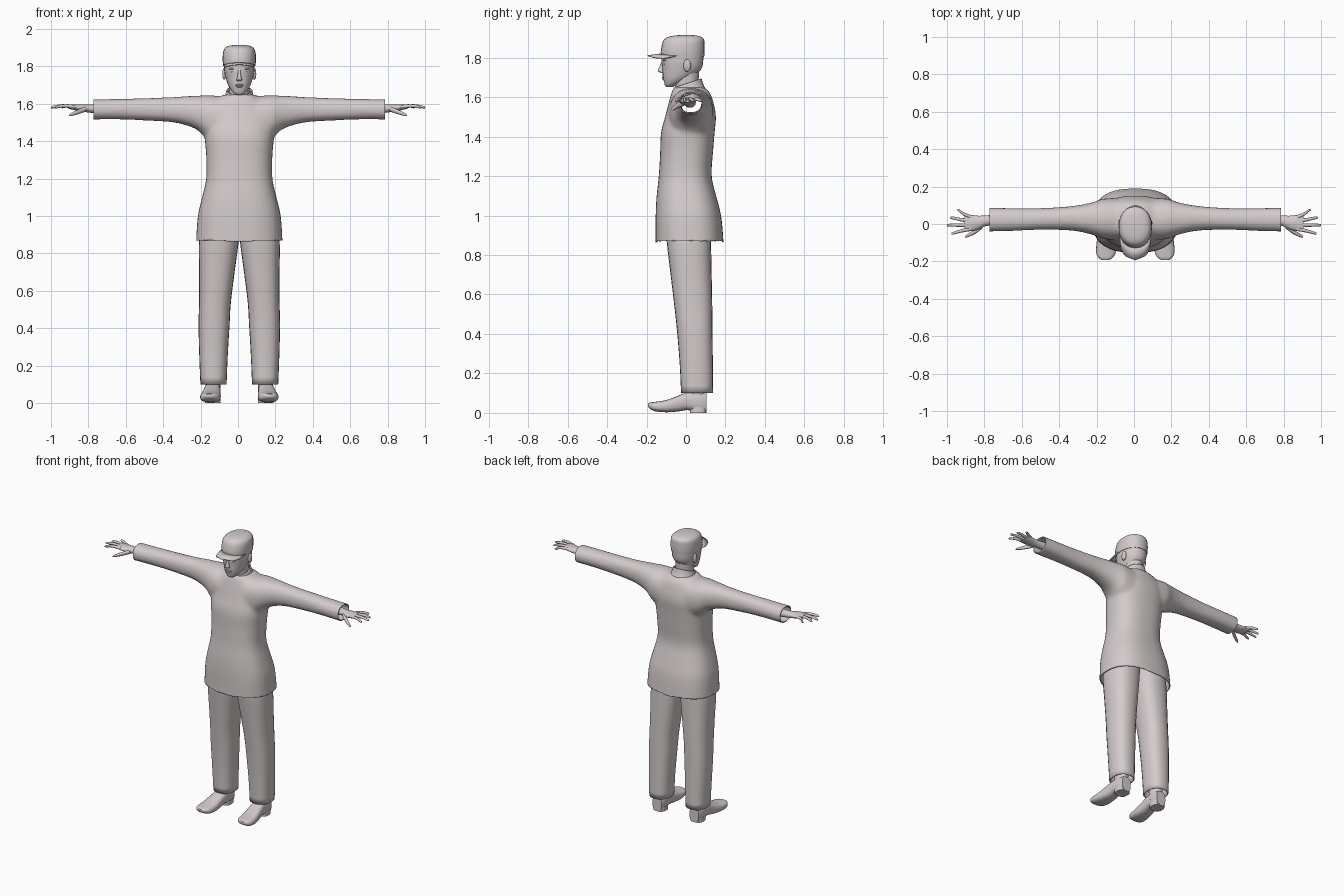
import bpy, bmesh, math
from mathutils import Vector, Matrix

cube = bpy.data.objects.get("Cube")
if cube:
    bpy.data.objects.remove(cube)

SHIFT = 0.007  # the body stands slightly off the centre line

clay = bpy.data.materials.new("pale warm grey")
clay.use_nodes = True
colour = (0.66, 0.60, 0.60, 1)
clay.diffuse_color = colour
clay.node_tree.nodes["Principled BSDF"].inputs["Base Color"].default_value = colour


def finish(name, bm, mirror=False, thick=0, shift=SHIFT, angle=50):
    """Turn a bmesh into a smooth shaded object, optionally mirrored or given thickness."""
    mesh = bpy.data.meshes.new(name)
    bm.to_mesh(mesh)
    bm.free()
    mesh.materials.append(clay)
    obj = bpy.data.objects.new(name, mesh)
    obj.location.x = shift
    bpy.context.collection.objects.link(obj)
    if mirror:
        obj.modifiers.new("mirror", 'MIRROR').use_mirror_merge = False
    if thick:
        obj.modifiers.new("thickness", 'SOLIDIFY').thickness = thick
    bpy.ops.object.select_all(action='DESELECT')
    obj.select_set(True)
    bpy.context.view_layer.objects.active = obj
    bpy.ops.object.shade_smooth_by_angle(angle=math.radians(angle))
    return obj


def spline(rows, steps):
    """Catmull-Rom interpolation between ring descriptions."""
    rows = [Vector(r) for r in rows]
    out = []
    for i in range(len(rows) - 1):
        a, b, c, d = rows[max(i - 1, 0)], rows[i], rows[i + 1], rows[min(i + 2, len(rows) - 1)]
        for s in range(steps):
            t = s / steps
            out.append(b + (c - a) * (t / 2) + (a * 2 - b * 5 + c * 4 - d) * (t * t / 2)
                       + (b * 3 - a - c * 3 + d) * (t ** 3 / 2))
    return out + [rows[-1]]


def loft(bm, axis, rows, sides=24, power=2.0, steps=3, caps=(True, True)):
    """Skin rings (position, centre u, centre v, radius u, radius v) along an axis."""
    order = {"x": (2, 0, 1), "y": (0, 2, 1), "z": (0, 1, 2)}[axis]
    rings = []
    for p, cu, cv, ru, rv in spline(rows, steps):
        ring = []
        for k in range(sides):
            c, s = (f(math.tau * k / sides) for f in (math.cos, math.sin))
            u = cu + ru * math.copysign(abs(c) ** (2 / power), c)
            v = cv + rv * math.copysign(abs(s) ** (2 / power), s)
            ring.append(bm.verts.new([(u, v, p)[i] for i in order]))
        rings.append(ring)
    faces = [bm.faces.new((r[k - 1], r[k], q[k], q[k - 1]))
             for r, q in zip(rings, rings[1:]) for k in range(sides)]
    faces += [bm.faces.new(r) for r, cap in zip((rings[0], rings[-1]), caps) if cap]
    bmesh.ops.recalc_face_normals(bm, faces=faces)
    return bm


def ball(name, loc, size, mirror=False):
    bm = bmesh.new()
    matrix = Matrix.Translation(loc) @ Matrix.Diagonal((*size, 1))
    bmesh.ops.create_uvsphere(bm, u_segments=14, v_segments=10, radius=1, matrix=matrix)
    return finish(name, bm, mirror)


def part(name, axis, rows, mirror=False, thick=0, shift=SHIFT, **options):
    return finish(name, loft(bmesh.new(), axis, rows, **options), mirror, thick, shift)


# Tunic: body and sleeves fused, then cut open at the hem and cuffs
bm = loft(bmesh.new(), "z", [
    (.80, 0, .018, .235, .174), (.87, 0, .018, .231, .172), (1.0, 0, .012, .222, .166),
    (1.1, 0, .002, .199, .151), (1.2, 0, -.004, .177, .134), (1.32, 0, .003, .177, .134),
    (1.42, 0, .009, .185, .136), (1.5, 0, .023, .182, .129), (1.57, 0, .026, .165, .114),
    (1.62, 0, .024, .125, .098), (1.65, 0, .015, .08, .078)], sides=36, power=2.5)
arm = [(.08, .025, 1.51, .115, .13), (.17, .028, 1.528, .108, .118), (.22, .029, 1.55, .09, .093),
       (.28, .03, 1.562, .075, .079), (.36, .03, 1.568, .064, .067), (.5, .027, 1.57, .058, .06),
       (.65, .024, 1.571, .061, .055), (.82, .022, 1.569, .064, .054)]
loft(bm, "x", arm, power=2.3)
loft(bm, "x", [(-x, *rest) for x, *rest in arm], power=2.3)
tunic = finish("tunic", bm)
remesh = tunic.modifiers.new("fuse", 'REMESH')
remesh.mode, remesh.voxel_size, remesh.use_smooth_shade = 'VOXEL', 0.012, True
soften = tunic.modifiers.new("soften", 'SMOOTH')
soften.factor, soften.iterations = 0.5, 8
fused = bpy.data.meshes.new_from_object(
    tunic.evaluated_get(bpy.context.evaluated_depsgraph_get()))
bpy.data.objects.remove(tunic)
bm = bmesh.new()
bm.from_mesh(fused)
for point, normal in (((0, 0, .87), (0, 0, -1)), ((.78, 0, 0), (1, 0, 0)), ((-.78, 0, 0), (-1, 0, 0))):
    bmesh.ops.bisect_plane(bm, geom=bm.verts[:] + bm.edges[:] + bm.faces[:],
                           plane_co=point, plane_no=normal, clear_outer=True)
finish("tunic", bm, thick=.006)

# Stand-up collar, sloping down to the front
bm = loft(bmesh.new(), "z", [(1.61, 0, .014, .09, .085), (1.64, 0, .01, .076, .076),
                             (1.668, 0, .008, .07, .071)], caps=(False, False))
for v in bm.verts:
    v.co.z += v.co.y * .33
finish("collar", bm, thick=.008)

# Trousers
part("trouser_leg", "z", [
    (.10, .138, .056, .07, .081), (.25, .138, .052, .076, .084), (.42, .135, .044, .083, .09),
    (.54, .13, .037, .085, .096), (.7, .12, .026, .095, .104), (.86, .11, .015, .106, .112),
    (.96, .1, .012, .1, .115)], mirror=True, thick=.007, power=2.4, caps=(False, True))

# Shoes and ankles
part("ankle", "z", [(.05, .141, .052, .042, .05), (.1, .14, .052, .04, .046),
                    (.2, .138, .052, .045, .05)], mirror=True, sides=16)
part("shoe", "y", [
    (.104, .141, .05, .034, .05), (.07, .142, .053, .042, .053), (.01, .144, .06, .044, .046),
    (-.04, .148, .047, .048, .04), (-.1, .153, .034, .054, .031), (-.155, .157, .032, .052, .024),
    (-.18, .159, .036, .038, .017), (-.193, .16, .039, .02, .008)],
    mirror=True, sides=20, power=2.8)
part("heel", "z", [(0, .142, .062, .042, .042), (.03, .142, .062, .042, .042)],
     mirror=True, sides=20, power=2.8, steps=1)

# Hands: palm, four spread fingers and a lowered thumb
part("palm", "x", [
    (.74, .02, 1.572, .03, .026), (.79, .018, 1.574, .028, .022), (.83, .008, 1.577, .036, .02),
    (.87, .005, 1.581, .043, .016), (.905, .004, 1.584, .04, .011)],
    mirror=True, shift=0, sides=16)
fingers = {"little": (.945, .036, .074), "ring": (.983, .015, .034),
           "middle": (1, -.006, -.006), "index": (.977, -.026, -.05)}
for name, (tip, y, end) in fingers.items():
    mid = (.88 + tip) / 2
    part(name + "_finger", "x", [
        (.87, y, 1.583, .011, .01), (mid, (y + end) / 2, 1.589, .009, .009),
        (tip - .008, end, 1.582, .007, .007), (tip, end, 1.58, .003, .003)],
        mirror=True, shift=0, sides=10)
part("thumb", "x", [(.81, -.008, 1.572, .016, .014), (.85, -.04, 1.558, .013, .013),
                    (.89, -.062, 1.543, .009, .009), (.904, -.069, 1.537, .004, .004)],
     mirror=True, shift=0, sides=10)

# Neck and head
part("neck", "z", [(1.58, 0, .012, .06, .066), (1.66, 0, .004, .055, .06),
                   (1.75, 0, .004, .058, .064)])
part("head", "z", [
    (1.65, 0, -.084, .018, .016), (1.658, 0, -.08, .03, .026), (1.672, 0, -.067, .044, .043),
    (1.70, 0, -.042, .06, .075), (1.74, 0, -.022, .073, .098), (1.78, 0, -.018, .081, .105),
    (1.84, 0, -.017, .083, .106)], power=2.2)

# Face
part("nose", "z", [(1.722, 0, -.118, .012, .008), (1.729, 0, -.126, .016, .015),
                   (1.738, 0, -.126, .012, .016), (1.765, 0, -.119, .008, .011),
                   (1.79, 0, -.114, .008, .008)], sides=12)
ball("upper_lip", (0, -.114, 1.701), (.022, .009, .005))
ball("lower_lip", (0, -.112, 1.692), (.018, .009, .005))
ball("chin", (0, -.095, 1.668), (.02, .014, .014))
ball("eye", (.032, -.105, 1.768), (.014, .01, .007), mirror=True)
ball("brow", (.034, -.107, 1.787), (.022, .011, .006), mirror=True)
ball("ear", (.08, .006, 1.76), (.011, .019, .032), mirror=True)

# Cap with a drooping peak
part("cap", "z", [
    (1.802, 0, -.017, .086, .109), (1.83, 0, -.017, .089, .111), (1.865, 0, -.014, .088, .108),
    (1.89, 0, -.01, .082, .102), (1.904, 0, -.006, .069, .086), (1.912, 0, -.002, .045, .055),
    (1.915, 0, 0, .012, .015)], power=2.2)
bm = bmesh.new()
rows = []
for i in range(13):
    t = i / 6 - 1
    bend = t * t
    inner = (.086 * t, -.118 + .07 * bend * abs(t), 1.822 - .012 * bend)
    outer = (.08 * t, -.194 + .03 * abs(t) + .05 * bend ** 4, 1.812 - .014 * bend)
    rows.append([bm.verts.new(p) for p in (inner, outer)])
for (a, b), (c, d) in zip(rows, rows[1:]):
    bm.faces.new((a, b, d, c))
finish("cap_peak", bm, thick=.006)
